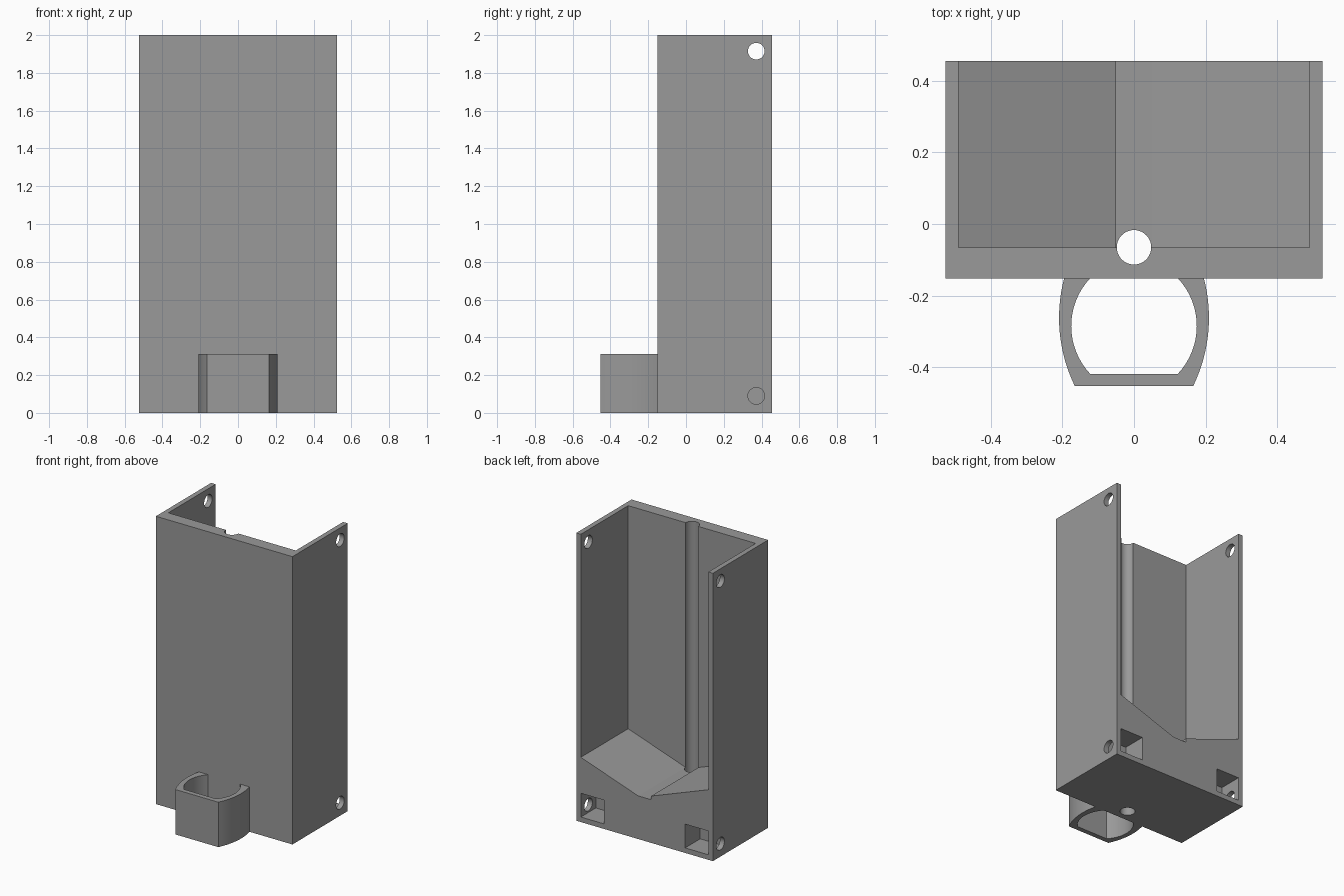
import bpy, bmesh, math
from mathutils import Matrix

if "Cube" in bpy.data.objects:
    bpy.data.objects.remove(bpy.data.objects["Cube"])

grey = bpy.data.materials.new("plain grey")
grey.diffuse_color = (0.32, 0.32, 0.32, 1)
grey.use_nodes = True
grey.node_tree.nodes["Principled BSDF"].inputs["Base Color"].default_value = grey.diffuse_color


def finish(name, bm):
    bmesh.ops.recalc_face_normals(bm, faces=bm.faces)
    me = bpy.data.meshes.new(name)
    bm.to_mesh(me)
    bm.free()
    ob = bpy.data.objects.new(name, me)
    bpy.context.collection.objects.link(ob)
    me.materials.append(grey)
    return ob


def prism(name, points, offset):
    """Extrude a closed outline of 3D points along an offset."""
    bm = bmesh.new()
    face = bm.faces.new([bm.verts.new(p) for p in points])
    ext = bmesh.ops.extrude_face_region(bm, geom=[face])
    verts = [v for v in ext["geom"] if isinstance(v, bmesh.types.BMVert)]
    bmesh.ops.translate(bm, vec=offset, verts=verts)
    return finish(name, bm)


def box(name, x0, x1, y0, y1, z0, z1):
    return prism(name, [(x0, y0, z0), (x1, y0, z0), (x1, y1, z0), (x0, y1, z0)],
                 (0, 0, z1 - z0))


def cylinder(name, centre, radius, length, along_x=False):
    bm = bmesh.new()
    rot = Matrix.Rotation(math.pi / 2, 4, 'Y') if along_x else Matrix()
    bmesh.ops.create_cone(bm, cap_ends=True, segments=48, radius1=radius,
                          radius2=radius, depth=length,
                          matrix=Matrix.Translation(centre) @ rot)
    return finish(name, bm)


def activate(ob):
    bpy.ops.object.select_all(action='DESELECT')
    ob.select_set(True)
    bpy.context.view_layer.objects.active = ob


def cut(target, cutter):
    activate(target)
    mod = target.modifiers.new("cut", 'BOOLEAN')
    mod.operation, mod.solver, mod.object = 'DIFFERENCE', 'EXACT', cutter
    bpy.ops.object.modifier_apply(modifier=mod.name)
    bpy.data.objects.remove(cutter)


def arc(p, mid, q, n=16):
    """Points of the circle arc from p through mid to q."""
    (ax, ay), (bx, by), (cx, cy) = p, mid, q
    d = 2 * (ax * (by - cy) + bx * (cy - ay) + cx * (ay - by))
    a2, b2, c2 = ax * ax + ay * ay, bx * bx + by * by, cx * cx + cy * cy
    ux = (a2 * (by - cy) + b2 * (cy - ay) + c2 * (ay - by)) / d
    uy = (a2 * (cx - bx) + b2 * (ax - cx) + c2 * (bx - ax)) / d
    r = math.hypot(ax - ux, ay - uy)
    t0, t1 = math.atan2(ay - uy, ax - ux), math.atan2(cy - uy, cx - ux)
    return [(ux + r * math.cos(t0 + (t1 - t0) * i / n),
             uy + r * math.sin(t0 + (t1 - t0) * i / n)) for i in range(n + 1)]


# housing: block hollowed from the back, with a sloping two-sided floor
housing = box("housing", -0.525, 0.525, -0.152, 0.455, 0, 2)
cavity = [(-0.49, 2.1), (-0.49, 0.487), (-0.05, 0.325), (-0.05, 0.30),
          (0.05, 0.30), (0.49, 0.45), (0.49, 2.1)]
cut(housing, prism("cavity", [(x, -0.065, z) for x, z in cavity], (0, 0.6, 0)))

# vertical channel through the whole height
cut(housing, cylinder("channel", (0, -0.065, 1), 0.048, 2.4))

# lower corner pockets and screw holes in both side walls
for s in (-1, 1):
    x0, x1 = sorted((s * 0.312, s * 0.49))
    cut(housing, box("pocket", x0, x1, 0.29, 0.6, 0.035, 0.2))
    for z in (0.09, 1.915):
        cut(housing, cylinder("screw_hole", (s * 0.51, 0.372, z), 0.044, 0.12, True))

# front holder clip: two curved arms joined by a flat front
outer = arc((0.195, -0.152), (0.209, -0.26), (0.165, -0.452))
inner = arc((0.123, -0.152), (0.175, -0.285), (0.122, -0.418))
outline = (outer + [(-x, y) for x, y in reversed(outer)]
           + [(-x, y) for x, y in inner] + list(reversed(inner)))
clip = prism("holder_clip", [(x, y, 0) for x, y in outline], (0, 0, 0.312))

for ob in (housing, clip):
    activate(ob)
    bpy.ops.object.shade_smooth_by_angle(angle=math.radians(15))
